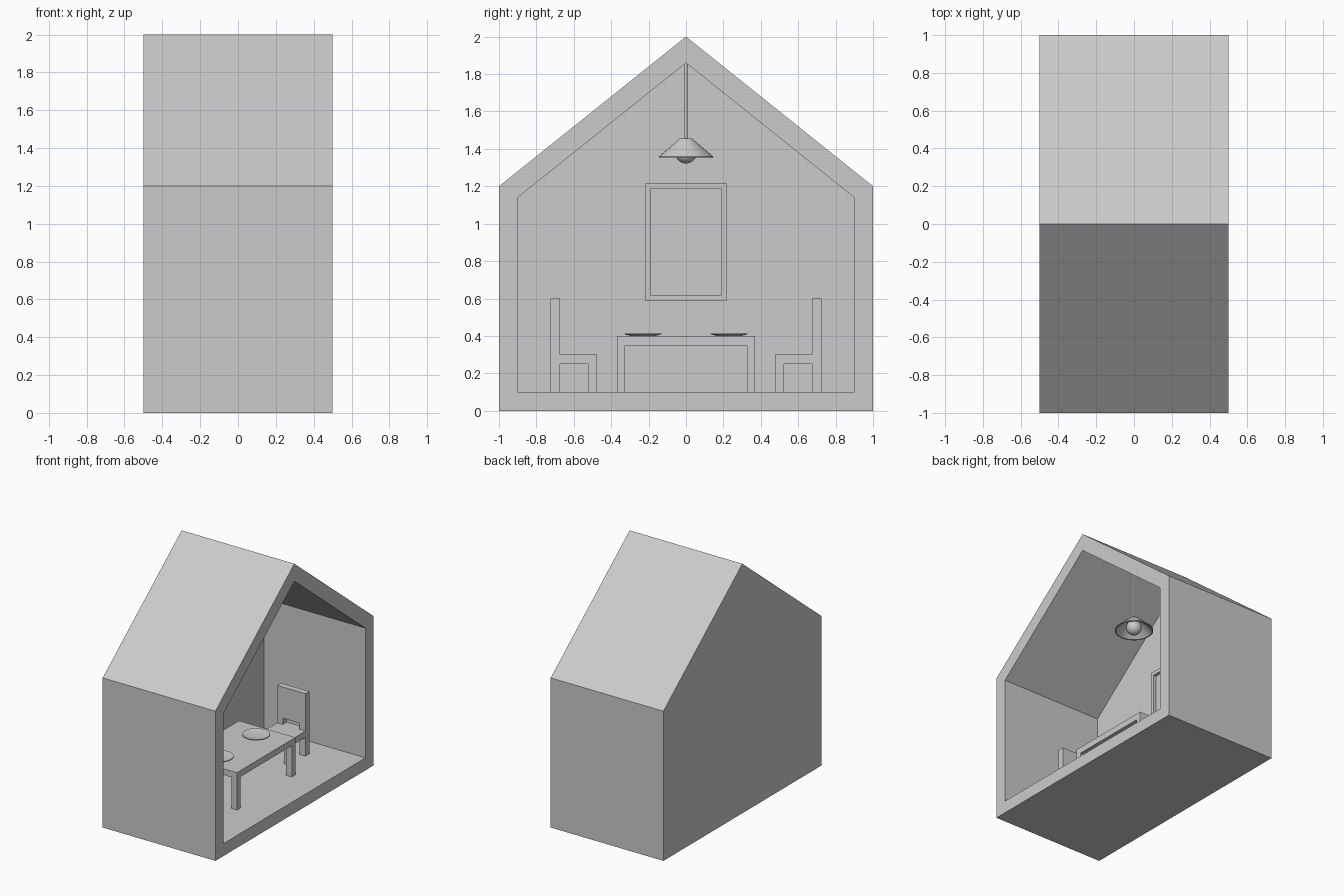
import bpy, bmesh, math

if "Cube" in bpy.data.objects:
    bpy.data.objects.remove(bpy.data.objects["Cube"])


def add_mesh(name, build):
    bm = bmesh.new()
    build(bm)
    bmesh.ops.recalc_face_normals(bm, faces=bm.faces)
    mesh = bpy.data.meshes.new(name)
    bm.to_mesh(mesh)
    bm.free()
    ob = bpy.data.objects.new(name, mesh)
    bpy.context.collection.objects.link(ob)
    return ob


def smooth(ob):
    bpy.ops.object.select_all(action='DESELECT')
    ob.select_set(True)
    bpy.context.view_layer.objects.active = ob
    bpy.ops.object.shade_smooth_by_angle(angle=math.radians(30))


def box(name, x0, x1, y0, y1, z0, z1):
    def build(bm):
        bmesh.ops.create_cube(bm, size=1)
        for v in bm.verts:
            v.co = ((x0 + x1) / 2 + v.co.x * (x1 - x0),
                    (y0 + y1) / 2 + v.co.y * (y1 - y0),
                    (z0 + z1) / 2 + v.co.z * (z1 - z0))
    return add_mesh(name, build)


def lathe(name, profile, y=0.0, steps=32):
    """Spin a (radius, z) profile round a vertical axis at x = 0."""
    def build(bm):
        verts = [bm.verts.new((r, y, z)) for r, z in profile]
        edges = [bm.edges.new(p) for p in zip(verts, verts[1:])]
        bmesh.ops.spin(bm, geom=verts + edges, cent=(0, y, 0), axis=(0, 0, 1),
                       angle=math.tau, steps=steps)
        bmesh.ops.remove_doubles(bm, verts=bm.verts, dist=1e-5)
    ob = add_mesh(name, build)
    smooth(ob)
    return ob


def recessed(name, loops):
    """Skin matching loops of points in order and cap the first and last."""
    def build(bm):
        rings = [[bm.verts.new(p) for p in loop] for loop in loops]
        for a, b in zip(rings, rings[1:]):
            for i in range(len(a)):
                j = (i + 1) % len(a)
                bm.faces.new((a[i], a[j], b[j], b[i]))
        bm.faces.new(rings[0])
        bm.faces.new(rings[-1])
    return add_mesh(name, build)


# House shell, open on the right side
outer = [(-1, 0), (1, 0), (1, 1.2), (0, 2), (-1, 1.2)]
inner = [(-.9, .1), (.9, .1), (.9, 1.14), (0, 1.86), (-.9, 1.14)]
recessed("house_shell", [[(x, y, z) for y, z in prof] for x, prof in
                         ((-.5, outer), (.5, outer), (.5, inner), (-.4, inner))])

# Framed picture on the back wall
def rect(x, w, z0, z1):
    return [(x, -w, z0), (x, w, z0), (x, w, z1), (x, -w, z1)]

recessed("picture_frame", [rect(-.4, .22, .59, 1.215), rect(-.35, .22, .59, 1.215),
                           rect(-.35, .19, .62, 1.185), rect(-.375, .19, .62, 1.185),
                           rect(-.375, .137, .68, 1.13), rect(-.38, .137, .68, 1.13)])

# Table
box("table_top", -.25, .25, -.37, .37, .35, .4)
for sx in (-1, 1):
    for sy in (-1, 1):
        xs, ys = sorted((sx * .2, sx * .25)), sorted((sy * .325, sy * .37))
        box("table_leg", *xs, *ys, .1, .35)

for s in (-1, 1):
    # Chairs facing the table
    def part(name, x0, x1, y0, y1, z0, z1):
        box(name, x0, x1, *sorted((s * y0, s * y1)), z0, z1)

    part("chair_seat", -.125, .125, .475, .725, .25, .3)
    part("chair_back", -.125, .125, .675, .725, .35, .6)
    for x in (-.125, .075):
        part("chair_front_leg", x, x + .05, .475, .525, .1, .25)
        part("chair_back_leg", x, x + .05, .675, .725, .1, .25)
        part("chair_back_post", x, x + .05, .675, .725, .3, .35)

    # Plates
    lathe("plate", [(0, .4), (.065, .4), (.1, .41), (.1, .414),
                    (.065, .405), (0, .405)], y=s * .23)

# Hanging lamp
lathe("lamp_cord", [(0, 1.44), (.008, 1.44), (.008, 1.87), (0, 1.87)], steps=16)
lathe("lamp_shade", [(0, 1.455), (.035, 1.455), (.048, 1.442), (.144, 1.36),
                     (.144, 1.354), (.135, 1.354), (.045, 1.434), (0, 1.44)])
lathe("lamp_bulb", [(.058 * math.sin(math.pi * i / 12),
                     1.38 - .058 * math.cos(math.pi * i / 12)) for i in range(13)])
